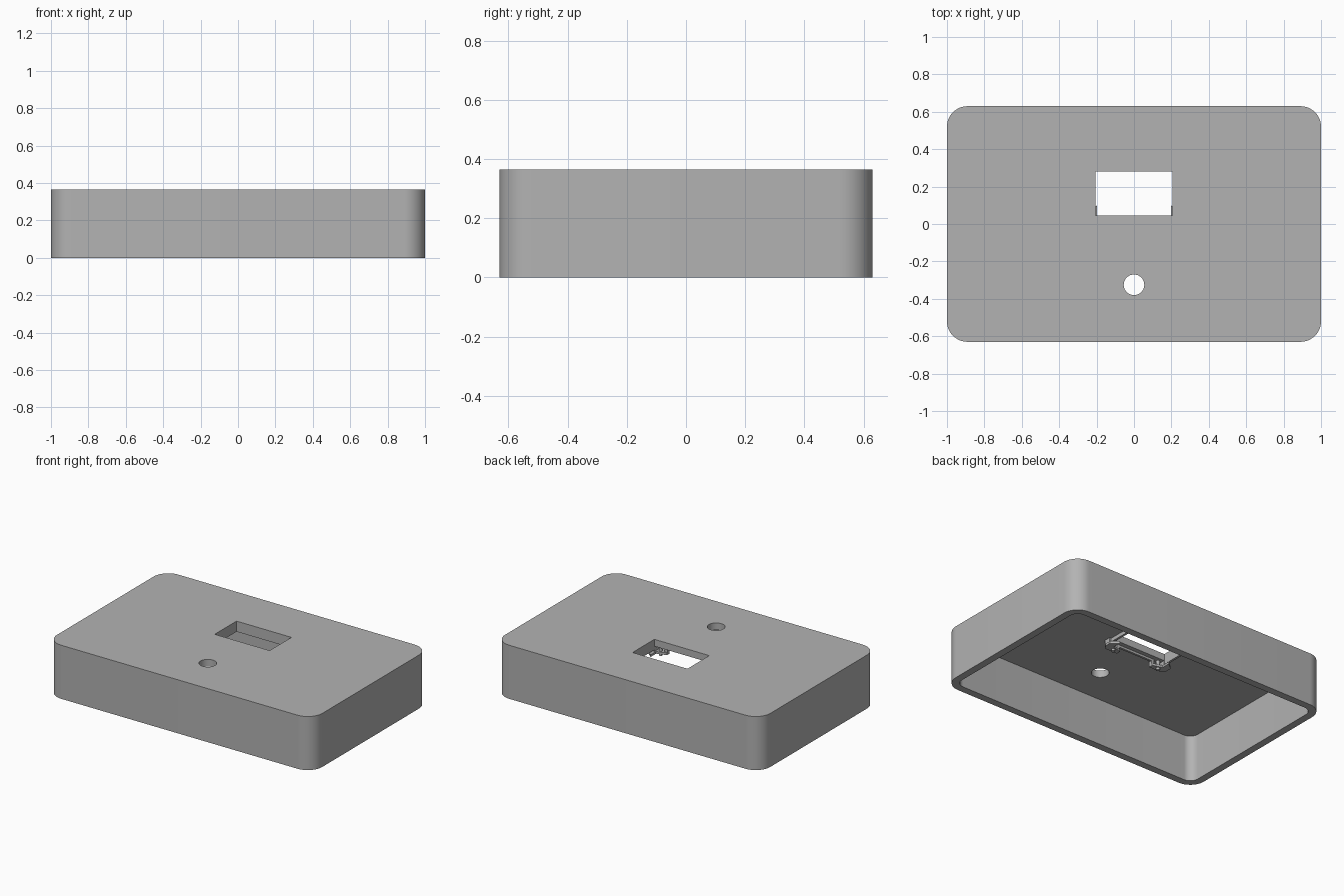
import bpy
import math

cube = bpy.data.objects.get("Cube")
if cube:
    bpy.data.objects.remove(cube, do_unlink=True)

GREY = (0.45, 0.45, 0.45, 1.0)
mat = bpy.data.materials.new("matte grey")
mat.use_nodes = True
mat.diffuse_color = GREY
mat.node_tree.nodes["Principled BSDF"].inputs["Base Color"].default_value = GREY

HEIGHT, CEILING, WALL = 0.365, 0.318, 0.05
WIDTH, DEPTH = 2.0, 1.26


def prism(name, outline, z0, z1):
    """Extrude a counter-clockwise outline from z0 to z1."""
    n = len(outline)
    verts = [(x, y, z) for z in (z0, z1) for x, y in outline]
    faces = [tuple(reversed(range(n))), tuple(range(n, 2 * n))]
    faces += [(i, (i + 1) % n, (i + 1) % n + n, i + n) for i in range(n)]
    mesh = bpy.data.meshes.new(name)
    mesh.from_pydata(verts, [], faces)
    mesh.materials.append(mat)
    obj = bpy.data.objects.new(name, mesh)
    bpy.context.collection.objects.link(obj)
    return obj


def rounded(w, d, r, steps=12):
    points = []
    for k, (sx, sy) in enumerate([(1, 1), (-1, 1), (-1, -1), (1, -1)]):
        for i in range(steps + 1):
            a = math.pi / 2 * (k + i / steps)
            points.append((sx * (w / 2 - r) + r * math.cos(a),
                           sy * (d / 2 - r) + r * math.sin(a)))
    return points


def circle(x, y, r, n=40):
    return [(x + r * math.cos(2 * math.pi * i / n),
             y + r * math.sin(2 * math.pi * i / n)) for i in range(n)]


def rect(x0, x1, y0, y1):
    return [(x0, y0), (x1, y0), (x1, y1), (x0, y1)]


def mirrored(outline, side):
    return outline if side > 0 else [(-x, y) for x, y in reversed(outline)]


def select_only(obj):
    bpy.ops.object.select_all(action="DESELECT")
    obj.select_set(True)
    bpy.context.view_layer.objects.active = obj


# Open-bottomed case with a display window and a round button hole
case = prism("case_shell", rounded(WIDTH, DEPTH, 0.11), 0, HEIGHT)
cutters = [
    prism("cavity_cutter", rounded(WIDTH - 2 * WALL, DEPTH - 2 * WALL, 0.06), -0.1, CEILING),
    prism("window_cutter", rect(-0.207, 0.207, 0.045, 0.28), 0.2, 0.5),
    prism("button_cutter", circle(0, -0.325, 0.055), 0.2, 0.5),
]
select_only(case)
for cutter in cutters:
    mod = case.modifiers.new(cutter.name, "BOOLEAN")
    mod.operation = "DIFFERENCE"
    mod.solver = "EXACT"
    mod.object = cutter
    bpy.ops.object.modifier_apply(modifier=mod.name)
for cutter in cutters:
    bpy.data.objects.remove(cutter, do_unlink=True)
select_only(case)
bpy.ops.object.shade_smooth_by_angle(angle=math.radians(30))

# Display holder under the window
TOP = CEILING + 0.005
prism("holder_back_rail", rect(-0.225, 0.225, 0.28, 0.295), CEILING - 0.025, TOP)
prism("holder_front_rail", rect(-0.13, 0.13, 0.0, 0.015), CEILING - 0.015, TOP)
for side, label in ((1, "left"), (-1, "right")):
    prism("holder_side_rail_" + label,
          mirrored(rect(0.207, 0.222, 0.045, 0.28), side), CEILING - 0.025, TOP)
    # Corner clip: a post with a tapered tab beneath it
    prism("clip_post_" + label,
          mirrored(rect(0.205, 0.235, 0.0, 0.045), side), CEILING - 0.045, TOP)
    tab = [(0.13, -0.01), (0.22, -0.01), (0.245, 0.02), (0.245, 0.06),
           (0.197, 0.1), (0.197, 0.04), (0.13, 0.02)]
    prism("clip_tab_" + label, mirrored(tab, side), CEILING - 0.05, CEILING - 0.035)
    prism("clip_foot_" + label,
          mirrored(rect(0.13, 0.15, -0.01, 0.015), side), CEILING - 0.045, TOP)
    peg = prism("holder_peg_" + label, circle(side * 0.18, 0.015, 0.012, 16),
                CEILING - 0.065, TOP)
    select_only(peg)
    bpy.ops.object.shade_smooth_by_angle(angle=math.radians(30))
